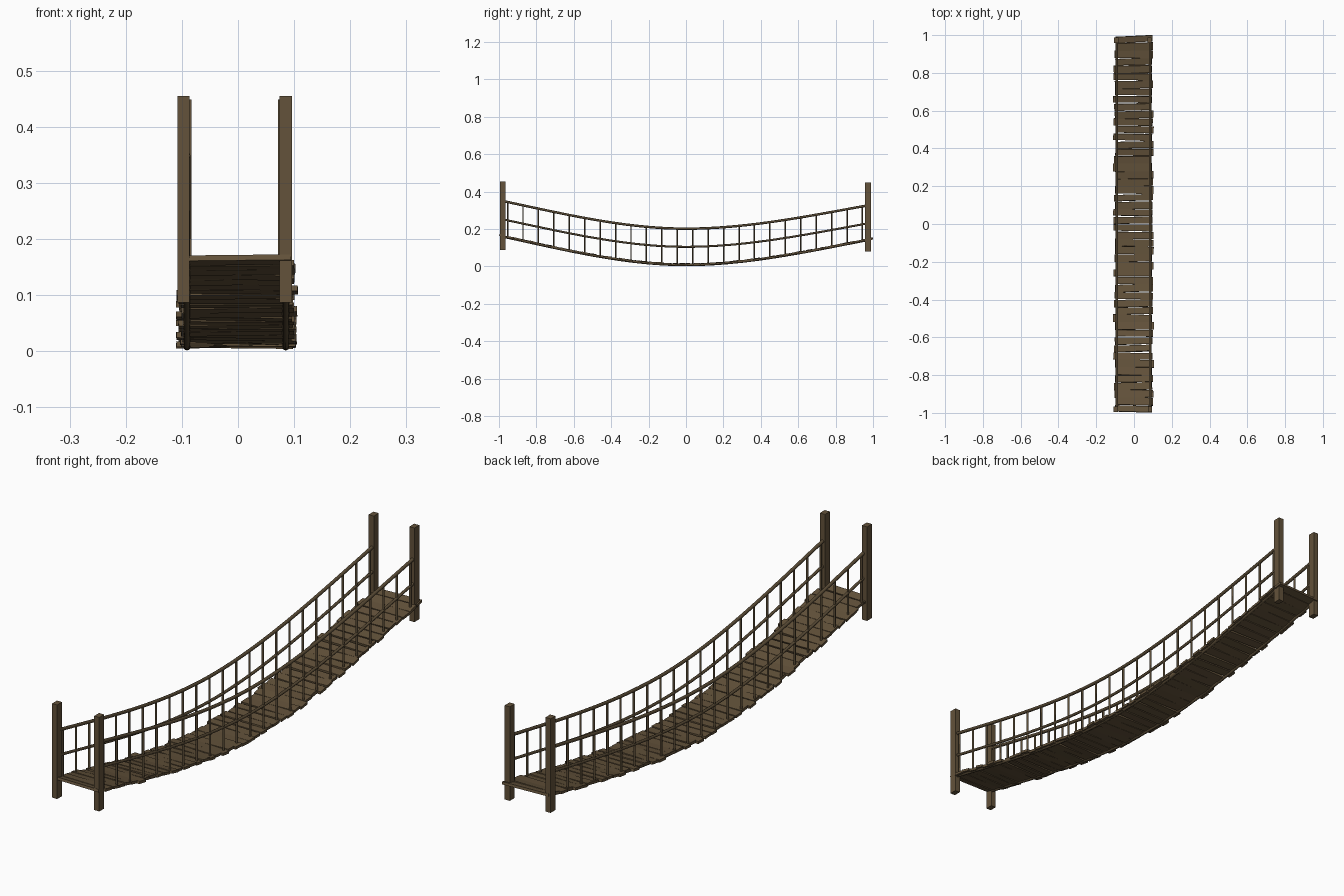
import bpy, bmesh, math, random
from mathutils import Matrix, Vector

if "Cube" in bpy.data.objects:
    bpy.data.objects.remove(bpy.data.objects["Cube"])

random.seed(4)


def material(name, color):
    m = bpy.data.materials.new(name)
    m.diffuse_color = (*color, 1)
    m.use_nodes = True
    m.node_tree.nodes["Principled BSDF"].inputs["Base Color"].default_value = m.diffuse_color
    return m


WOOD = material("weathered wood", (0.125, 0.085, 0.043))
ROPE = material("dark rope", (0.100, 0.070, 0.036))


def finish(name, bm, mat, smooth=False):
    bmesh.ops.recalc_face_normals(bm, faces=bm.faces)
    me = bpy.data.meshes.new(name)
    bm.to_mesh(me)
    bm.free()
    me.materials.append(mat)
    for p in me.polygons:
        p.use_smooth = smooth and len(p.vertices) == 4
    ob = bpy.data.objects.new(name, me)
    bpy.context.collection.objects.link(ob)
    return ob


def add_box(bm, center, size, rot=Matrix()):
    mat = Matrix.Translation(center) @ rot @ Matrix.Diagonal((*size, 1))
    return bmesh.ops.create_cube(bm, size=1, matrix=mat)["verts"]


def add_tube(bm, points, radius, sides=8):
    rings = []
    for i, p in enumerate(points):
        d = (points[min(i + 1, len(points) - 1)] - points[max(i - 1, 0)]).normalized()
        u = Vector((1, 0, 0))
        v = d.cross(u).normalized()
        rings.append([bm.verts.new(p + radius * (u * math.cos(a) + v * math.sin(a)))
                      for a in (2 * math.pi * k / sides for k in range(sides))])
    for r0, r1 in zip(rings, rings[1:]):
        for k in range(sides):
            n = (k + 1) % sides
            bm.faces.new((r0[k], r0[n], r1[n], r1[k]))
    bm.faces.new(rings[0])
    bm.faces.new(rings[-1])


def sag(y, low, front, back):
    """Height of a hanging line, steeper around the quarter points."""
    t = min(abs(y) / 0.98, 1.02)
    return low + ((front if y < 0 else back) - low) * t * t * (1.6 - 0.6 * t)


DECK = (0.008, 0.160, 0.143)
MID = (0.105, 0.252, 0.232)
TOP = (0.202, 0.350, 0.328)
SIDES = {"left": -0.091, "right": 0.085}

# Four square end posts
for end, y, z0, z1, shift in (("front", -0.980, 0.087, 0.455, 0),
                              ("back", 0.973, 0.081, 0.449, 1)):
    for side, x in (("left", -0.097 + 0.003 * shift), ("right", 0.085 - 0.003 * shift)):
        bm = bmesh.new()
        add_box(bm, (x, y, (z0 + z1) / 2), (0.022, 0.030, z1 - z0))
        finish(f"{end}_{side}_post", bm, WOOD)

# Sagging ropes: deck, middle and hand rope on each side
for side, x in SIDES.items():
    for name, line, r in (("deck_rope", DECK, 0.0065), ("middle_rope", MID, 0.0055),
                          ("hand_rope", TOP, 0.0065)):
        bm = bmesh.new()
        ys = [-0.975 + 1.95 * i / 48 for i in range(49)]
        add_tube(bm, [Vector((x, y, sag(y, *line))) for y in ys], r)
        finish(f"{side}_{name}", bm, ROPE, True)

    # Vertical hanger ropes
    bm = bmesh.new()
    for k in range(-12, 12):
        y = 0.036 + 0.0825 * k
        add_tube(bm, [Vector((x, y, sag(y, *DECK))), Vector((x, y, sag(y, *TOP)))], 0.0045, 6)
    finish(f"{side}_hangers", bm, ROPE, True)

# Uneven deck planks following the sag
bm = bmesh.new()
COUNT = 50
for i in range(COUNT):
    y = -0.979 + 1.958 * i / (COUNT - 1)
    slope = math.atan2(sag(y + 0.01, *DECK) - sag(y - 0.01, *DECK), 0.02)
    inner = 0 < i < COUNT - 1
    yaw = random.uniform(-0.03, 0.03) if inner else (-0.03 if i == 0 else 0.05)
    roll = random.uniform(-0.02, 0.02)
    tilt = slope + random.uniform(-0.06, 0.06)
    rot = (Matrix.Rotation(yaw, 4, "Z") @ Matrix.Rotation(roll, 4, "Y")
           @ Matrix.Rotation(tilt, 4, "X"))
    x = random.uniform(-0.006, 0.006) - 0.002
    z = sag(y, *DECK) + 0.003
    depth = random.uniform(0.034, 0.041) if inner else 0.033
    verts = add_box(bm, (x, y, z), (random.uniform(0.194, 0.207), depth, 0.010), rot)
    # rough-cut ends
    for v in verts:
        v.co.y += random.uniform(-0.002, 0.002) if inner else 0
finish("deck_planks", bm, WOOD)
